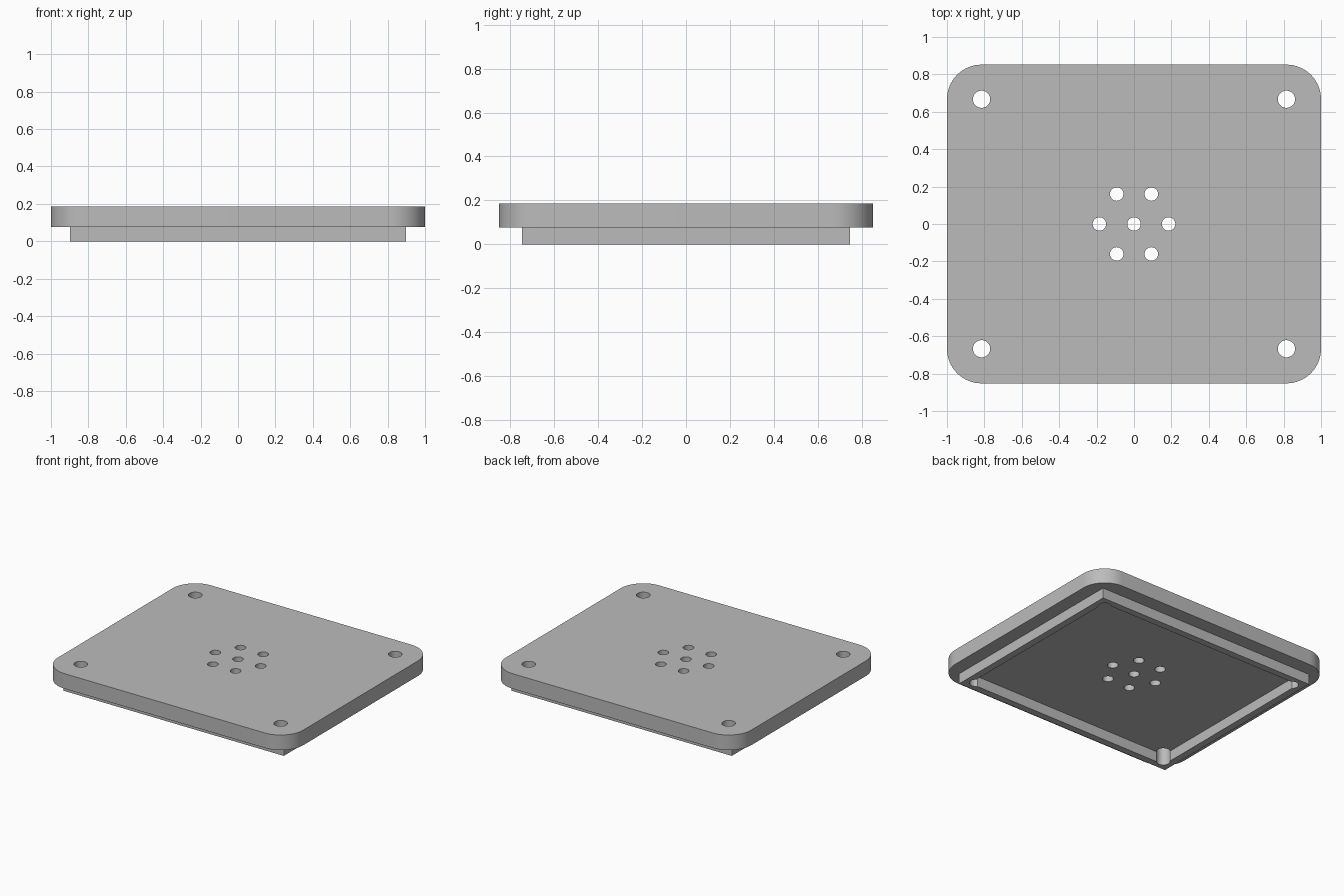
import bpy, bmesh
from math import cos, sin, pi, radians

HEIGHT, LEDGE = 0.187, 0.076      # top of plate, underside of plate
HOLE_X, HOLE_Y = 0.815, 0.667     # corner screw hole centres
CORNER = 1 - HOLE_X               # plate corner radius, concentric with holes

cube = bpy.data.objects.get("Cube")
if cube:
    bpy.data.objects.remove(cube, do_unlink=True)

grey = bpy.data.materials.new("plain grey")
grey.use_nodes = True
grey.diffuse_color = (0.5, 0.5, 0.5, 1)
grey.node_tree.nodes["Principled BSDF"].inputs["Base Color"].default_value = grey.diffuse_color


def circle(cx, cy, r, n=48):
    return [(cx + r * cos(2 * pi * i / n), cy + r * sin(2 * pi * i / n)) for i in range(n)]


def rectangle(hx, hy):
    return [(-hx, -hy), (hx, -hy), (hx, hy), (-hx, hy)]


def rounded_rectangle(hx, hy, r, n=16):
    centres = [(hx - r, hy - r), (r - hx, hy - r), (r - hx, r - hy), (hx - r, r - hy)]
    return [(cx + r * cos(pi / 2 * (q + i / n)), cy + r * sin(pi / 2 * (q + i / n)))
            for q, (cx, cy) in enumerate(centres) for i in range(n + 1)]


def prisms(name, outlines, z0, z1):
    """Extrude closed outlines upward into one object."""
    bm = bmesh.new()
    for outline in outlines:
        face = bm.faces.new([bm.verts.new((x, y, z0)) for x, y in outline])
        top = bmesh.ops.extrude_face_region(bm, geom=[face])["geom"]
        bmesh.ops.translate(bm, vec=(0, 0, z1 - z0),
                            verts=[v for v in top if isinstance(v, bmesh.types.BMVert)])
    bmesh.ops.recalc_face_normals(bm, faces=bm.faces)
    mesh = bpy.data.meshes.new(name)
    bm.to_mesh(mesh)
    bm.free()
    mesh.materials.append(grey)
    obj = bpy.data.objects.new(name, mesh)
    bpy.context.collection.objects.link(obj)
    return obj


def boolean(obj, other, operation):
    mod = obj.modifiers.new(operation.title(), "BOOLEAN")
    mod.operation, mod.object, mod.solver = operation, other, "EXACT"
    bpy.ops.object.select_all(action="DESELECT")
    obj.select_set(True)
    bpy.context.view_layer.objects.active = obj
    bpy.ops.object.modifier_apply(modifier=mod.name)
    bpy.data.objects.remove(other, do_unlink=True)


# Cover plate with a locating rim: block below the plate, hollowed out
cover = prisms("cover_plate", [rounded_rectangle(1, 0.852, CORNER)], LEDGE, HEIGHT)
boolean(cover, prisms("rim", [rectangle(0.897, 0.748)], 0, LEDGE + 0.03), "UNION")
boolean(cover, prisms("recess_cutter", [rectangle(0.845, 0.697)], -0.1, LEDGE), "DIFFERENCE")

# Corner screw holes and the central ring of vent holes
holes = [circle(sx * HOLE_X, sy * HOLE_Y, 0.046) for sx in (-1, 1) for sy in (-1, 1)]
holes.append(circle(0, 0, 0.036))
holes += [circle(0.185 * cos(k * pi / 3), 0.185 * sin(k * pi / 3), 0.036) for k in range(6)]
boolean(cover, prisms("hole_cutter", holes, -0.1, HEIGHT + 0.1), "DIFFERENCE")

bpy.ops.object.shade_smooth_by_angle(angle=radians(30))
